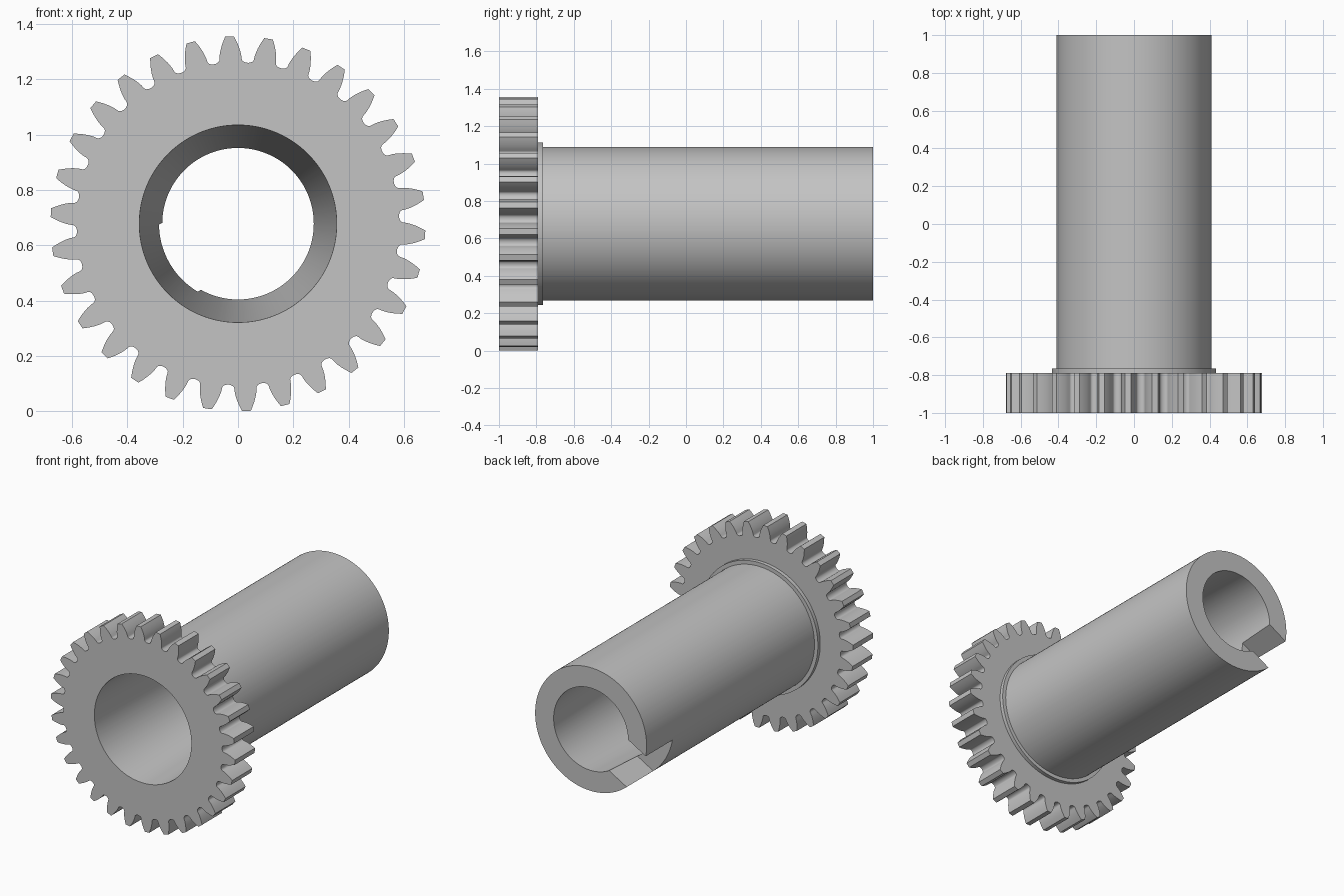
import bpy, bmesh, math
from mathutils import Matrix

TEETH = 30
TIP, BASE, ROOT = 0.678, 0.5975, 0.583
PHASE = math.radians(92.6)
AXIS_Z = 0.678

cube = bpy.data.objects.get("Cube")
if cube:
    bpy.data.objects.remove(cube, do_unlink=True)

steel = bpy.data.materials.new("plain_grey")
steel.use_nodes = True
grey = (0.55, 0.55, 0.55, 1)
steel.diffuse_color = grey
steel.node_tree.nodes["Principled BSDF"].inputs["Base Color"].default_value = grey


def involute(angle):
    return math.tan(angle) - angle


def half_tooth(r):
    """Half the angular tooth thickness at radius r."""
    return (math.pi / (2 * TEETH) + involute(math.radians(20))
            - involute(math.acos(min(1, BASE / r))))


def gear_outline():
    """Polar points (radius, angle): involute flanks and rounded roots."""
    pts = []
    pitch = 2 * math.pi / TEETH
    radii = [BASE + (TIP - BASE) * i / 6 for i in range(7)]
    gap = pitch / 2 - half_tooth(BASE)
    for k in range(TEETH):
        mid = PHASE + k * pitch
        pts += [(r, mid - half_tooth(r)) for r in radii]
        pts += [(r, mid + half_tooth(r)) for r in reversed(radii)]
        for i in range(1, 9):
            t = math.pi * i / 9
            pts.append((BASE - (BASE - ROOT) * math.sin(t),
                        mid + pitch / 2 - gap * math.cos(t)))
    return pts


def new_object(name, bm):
    bmesh.ops.recalc_face_normals(bm, faces=bm.faces)
    mesh = bpy.data.meshes.new(name)
    bm.to_mesh(mesh)
    bm.free()
    obj = bpy.data.objects.new(name, mesh)
    bpy.context.collection.objects.link(obj)
    mesh.materials.append(steel)
    return obj


# Gear, collar, tube and tapered bore as one closed loop of rings
# (radius None follows the toothed outline)
outline = gear_outline()
profile = [(0.357, -1), (None, -1), (None, -0.79), (0.435, -0.79),
           (0.435, -0.765), (0.41, -0.765), (0.41, 1), (0.274, 1)]
bm = bmesh.new()
rings = []
for radius, y in profile:
    ring = []
    for r, a in outline:
        r = radius or r
        ring.append(bm.verts.new((r * math.cos(a), y, AXIS_Z + r * math.sin(a))))
    rings.append(ring)
n = len(outline)
for j, ring in enumerate(rings):
    nxt = rings[(j + 1) % len(rings)]
    for i in range(n):
        bm.faces.new((ring[i], ring[(i + 1) % n], nxt[(i + 1) % n], nxt[i]))
sleeve = new_object("gear_sleeve", bm)

# Drive slot through one side of the wall at the back end
bm = bmesh.new()
bmesh.ops.create_cube(bm, size=1)
bmesh.ops.scale(bm, vec=(0.5, 0.4, 0.28), verts=bm.verts)
bmesh.ops.translate(bm, vec=(0.4, 0.92, 0), verts=bm.verts)
bmesh.ops.transform(bm, verts=bm.verts,
                    matrix=Matrix.Translation((0, 0, AXIS_Z))
                    @ Matrix.Rotation(math.radians(-210), 4, 'Y'))
cutter = new_object("slot_cutter", bm)
cutter.hide_render = True

bpy.ops.object.select_all(action='DESELECT')
sleeve.select_set(True)
bpy.context.view_layer.objects.active = sleeve
mod = sleeve.modifiers.new("drive_slot", 'BOOLEAN')
mod.operation = 'DIFFERENCE'
mod.solver = 'EXACT'
mod.object = cutter
bpy.ops.object.modifier_apply(modifier=mod.name)
bpy.data.objects.remove(cutter, do_unlink=True)
bpy.ops.object.shade_smooth_by_angle(angle=math.radians(30))
